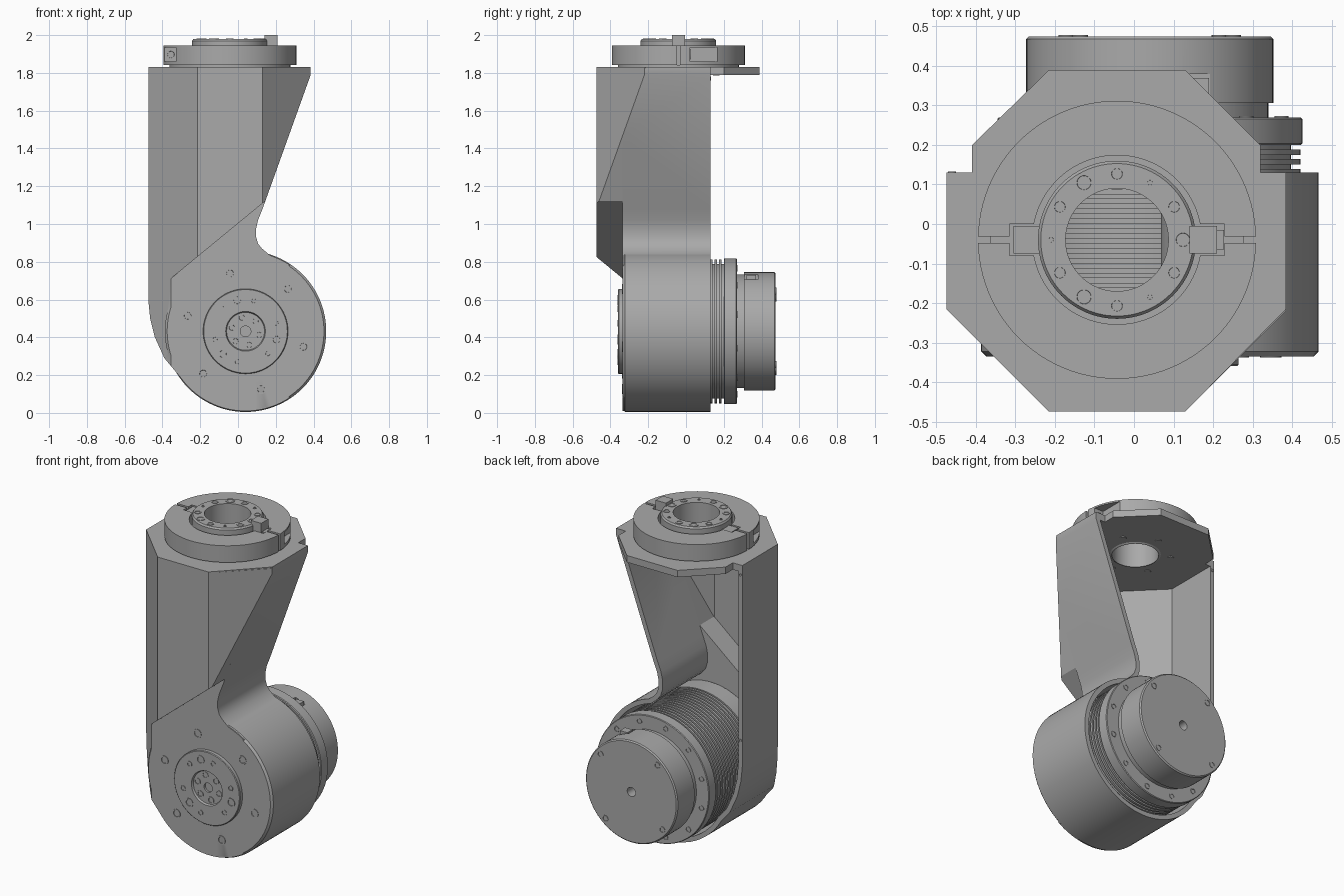
import bpy, bmesh
from math import cos, sin, radians, pi
from mathutils import Vector, Matrix

if "Cube" in bpy.data.objects:
    bpy.data.objects.remove(bpy.data.objects["Cube"])

grey = bpy.data.materials.new("machined grey")
grey.use_nodes = True
grey.diffuse_color = (0.4, 0.4, 0.4, 1)
grey.node_tree.nodes["Principled BSDF"].inputs["Base Color"].default_value = (0.4, 0.4, 0.4, 1)

AXES = {"z": Matrix.Identity(4), "front": Matrix.Rotation(pi / 2, 4, "X"),
        "back": Matrix.Rotation(-pi / 2, 4, "X")}


def finish(name, bm):
    bmesh.ops.recalc_face_normals(bm, faces=bm.faces)
    mesh = bpy.data.meshes.new(name)
    bm.to_mesh(mesh)
    bm.free()
    mesh.materials.append(grey)
    obj = bpy.data.objects.new(name, mesh)
    bpy.context.collection.objects.link(obj)
    return obj


def prism(name, pts, lo, hi, along="z"):
    """Extrude a 2D outline along z, or an x/z outline along y."""
    bm = bmesh.new()
    place = (lambda p, h: (p[0], p[1], h)) if along == "z" else (lambda p, h: (p[0], h, p[1]))
    face = bm.faces.new([bm.verts.new(place(p, lo)) for p in pts])
    ext = bmesh.ops.extrude_face_region(bm, geom=[face])
    move = Vector(place((0, 0), hi - lo))
    bmesh.ops.translate(bm, vec=move, verts=[v for v in ext["geom"] if isinstance(v, bmesh.types.BMVert)])
    return finish(name, bm)


def box(name, x0, x1, y0, y1, z0, z1):
    return prism(name, [(x0, y0), (x1, y0), (x1, y1), (x0, y1)], z0, z1)


def lathe(name, profile, loc, axis="z", steps=96, closed=True):
    """Turn (radius, height) points around an axis."""
    bm = bmesh.new()
    vs = [bm.verts.new((r, 0, h)) for r, h in profile]
    es = [bm.edges.new(pair) for pair in zip(vs, vs[1:])]
    if closed:
        es.append(bm.edges.new((vs[-1], vs[0])))
    bmesh.ops.spin(bm, geom=vs + es, axis=(0, 0, 1), cent=(0, 0, 0), angle=2 * pi, steps=steps)
    bmesh.ops.remove_doubles(bm, verts=bm.verts, dist=0.0001)
    bm.transform(Matrix.Translation(loc) @ AXES[axis])
    return finish(name, bm)


def cylinder(name, r, lo, hi, loc, axis="z"):
    return lathe(name, [(0, lo), (r, lo), (r, hi), (0, hi)], loc, axis, closed=False)


def screw(name, loc, axis, r):
    lathe(name, [(r, -0.012), (r, 0.003), (r * 0.7, 0.003), (r * 0.6, -0.008), (0, -0.008)],
          loc, axis, 20, closed=False)


def combine(obj, other, op):
    mod = obj.modifiers.new("cut", "BOOLEAN")
    mod.operation, mod.object, mod.solver = op, other, "EXACT"
    bpy.context.view_layer.objects.active = obj
    bpy.ops.object.modifier_apply(modifier=mod.name)
    bpy.data.objects.remove(other)


def inset(pts, t):
    out = []
    for i, p in enumerate(pts):
        a, b, c = Vector(pts[i - 1]), Vector(p), Vector(pts[(i + 1) % len(pts)])
        d, e = (b - a).normalized(), (c - b).normalized()
        n, m = Vector((-d.y, d.x)), Vector((-e.y, e.x))
        out.append(tuple(b + (n + m) * t / (1 + n.dot(m))))
    return out


# Joint axis and shell outlines
CX, CZ, R = 0.04, 0.432, 0.427
arc = [(CX + (R - 0.005) * cos(radians(a)), CZ + (R - 0.005) * sin(radians(a))) for a in range(216, 433, 4)]
side_outline = arc + [(0.127, 0.87), (0.107, 0.895), (0.096, 0.93), (0.096, 0.975), (0.106, 1.02),
                      (0.13, 1.08), (0.385, 1.79), (0.385, 1.825), (-0.475, 1.825),
                      (-0.475, 0.6), (-0.465, 0.5), (-0.44, 0.4), (-0.39, 0.29)]
front_outline = [(-0.6, 0.51), (0.145, 1.122), (0.385, 1.79), (0.385, 1.825), (-0.6, 1.825)]


def shell_solid(name, t, back):
    plan = [(-0.475, back), (-0.475, -0.215), (-0.215, -0.475), (0.13, -0.475), (0.6, -0.005), (0.6, back)]
    body = prism(name, inset(side_outline, t), -0.335 + t, back + 0.1, "y")
    combine(body, prism("bulge", inset(front_outline, t), -0.6, -0.28, "y"), "UNION")
    combine(body, prism("plan", inset(plan, t), -0.1, 2.1), "INTERSECT")
    rr = R - t
    barrel = lathe("barrel", [(0, 0.335 - t), (rr - 0.012, 0.335 - t), (rr, 0.323 - t), (rr, -back), (0, -back)],
                   (CX, 0, CZ), "front", closed=False)
    combine(body, barrel, "UNION")
    return body


# Open-backed arm shell with the joint opening in front
shell = shell_solid("arm_shell", 0, 0.13)
combine(shell, shell_solid("hollow", 0.028, 0.4), "DIFFERENCE")
combine(shell, cylinder("joint_opening", 0.265, 0.2, 0.5, (CX, 0, CZ), "front"), "DIFFERENCE")

# Top plate, with the wrist bore cut through plate and shell
TX, TY = -0.043, -0.04
plate = prism("top_plate", [(-0.215, -0.475), (0.13, -0.475), (0.385, -0.215), (0.385, 0.13), (0.32, 0.13),
                            (0.32, 0.2), (0.13, 0.39), (-0.215, 0.39), (-0.41, 0.2), (-0.41, 0.13),
                            (-0.475, 0.13), (-0.475, -0.215)], 1.79, 1.832)
for part in (shell, plate):
    combine(part, cylinder("wrist_bore", 0.135, 1.6, 2.1, (TX, TY, 0)), "DIFFERENCE")

# Clamp collar: two halves with slits, key slots and screw pockets
lathe("collar_seat", [(0.131, 1.8), (0.32, 1.8), (0.32, 1.843), (0.131, 1.843)], (TX, TY, 0))
collar = lathe("clamp_collar", [(0.214, 1.842), (0.352, 1.842), (0.352, 1.945), (0.214, 1.945)], (TX, TY, 0))
for s in (-1, 1):
    def cut(x0, x1, y0, y1, z0, z1):
        xs, ys = sorted((TX + s * x0, TX + s * x1)), sorted((TY + s * y0, TY + s * y1))
        combine(collar, box("slot", *xs, *ys, z0, z1), "DIFFERENCE")
    cut(0.2, 0.4, -0.008, 0.008, 1.8, 2)
    cut(0.2, 0.272, -0.04, 0.04, 1.8, 2)
    cut(0.285, 0.4, 0.06, 0.23, 1.86, 1.935)
    screw("clamp_screw", (TX + s * 0.312, TY + s * 0.06, 1.897), "back" if s > 0 else "front", 0.026)
box("left_key", 0.14, 0.21, -0.075, -0.005, 1.842, 2.0)
box("left_key_step", 0.2, 0.228, -0.065, -0.015, 1.842, 1.945)
box("right_key", -0.305, -0.235, -0.075, -0.005, 1.842, 1.94)

# Wrist flange with its ring of screws
lathe("wrist_flange", [(0.13, 1.785), (0.135, 1.785), (0.2, 1.83), (0.2, 1.97), (0.193, 1.98), (0.13, 1.98)],
      (TX, TY, 0))
for angle, r in [(a, 0.02) for a in range(30, 360, 60)] + [(120, 0.026), (240, 0.026), (0, 0.025),
                                                           (60, 0.009), (300, 0.009), (180, 0.009)]:
    a = radians(angle)
    screw("flange_screw", (TX + 0.167 * cos(a), TY + 0.167 * sin(a), 1.98), "z", r)
for angle in range(30, 360, 60):
    a = radians(angle)
    cylinder("plate_stud", 0.018, 1.786, 1.8, (TX + 0.2 * cos(a), TY + 0.2 * sin(a), 0))

# Finned joint motor, turned in one piece around a through bore
fins = []
y = -0.2
while y < 0.18:
    fins += [(0.381, y), (0.381, y + 0.014), (0.357, y + 0.014), (0.357, y + 0.025)]
    y += 0.025
motor_profile = [(0.028, -0.348), (0.1, -0.348), (0.105, -0.36), (0.221, -0.36), (0.225, -0.356),
                 (0.225, -0.315), (0.248, -0.315), (0.25, -0.328), (0.262, -0.328), (0.262, -0.3),
                 (0.381, -0.3)] + fins
motor_profile += [(0.357, 0.2), (0.382, 0.2), (0.386, 0.204), (0.386, 0.266), (0.382, 0.27), (0.3, 0.27),
                  (0.3, 0.306), (0.313, 0.306), (0.313, 0.468), (0.306, 0.475), (0.028, 0.475)]
motor = lathe("joint_motor", motor_profile, (CX, 0, CZ), "back")
combine(motor, box("socket_cut", 0.125, 0.205, 0.31, 0.38, 0.705, 0.8), "DIFFERENCE")
box("cable_socket", 0.14, 0.19, 0.32, 0.37, 0.69, 0.73)


def screw_circle(name, count, start, radius, y, axis, r):
    for i in range(count):
        a = radians(start) + 2 * pi * i / count
        screw(name, (CX + radius * cos(a), y, CZ + radius * sin(a)), axis, r)


# Screws around the joint, front and back
screw_circle("housing_screw", 6, 45, 0.317, -0.335, "front", 0.027)
screw_circle("output_large_screw", 3, 105, 0.17, -0.36, "front", 0.027)
screw_circle("output_small_screw", 6, 15, 0.167, -0.36, "front", 0.017)
screw_circle("hub_screw", 6, 45, 0.075, -0.348, "front", 0.021)
screw_circle("motor_flange_screw", 12, 15, 0.345, 0.27, "back", 0.018)
screw_circle("motor_cap_screw", 4, 40, 0.275, 0.475, "back", 0.02)

# Cover screws on the rear rim
for z in (0.75, 1.77):
    screw("rim_screw", (-0.461, 0.13, z), "back", 0.01)

# Smooth turned surfaces, crisp edges
bpy.ops.object.select_all(action="DESELECT")
for obj in bpy.context.collection.objects:
    if obj.type == "MESH":
        obj.select_set(True)
        bpy.context.view_layer.objects.active = obj
bpy.ops.object.shade_smooth_by_angle(angle=radians(25))
